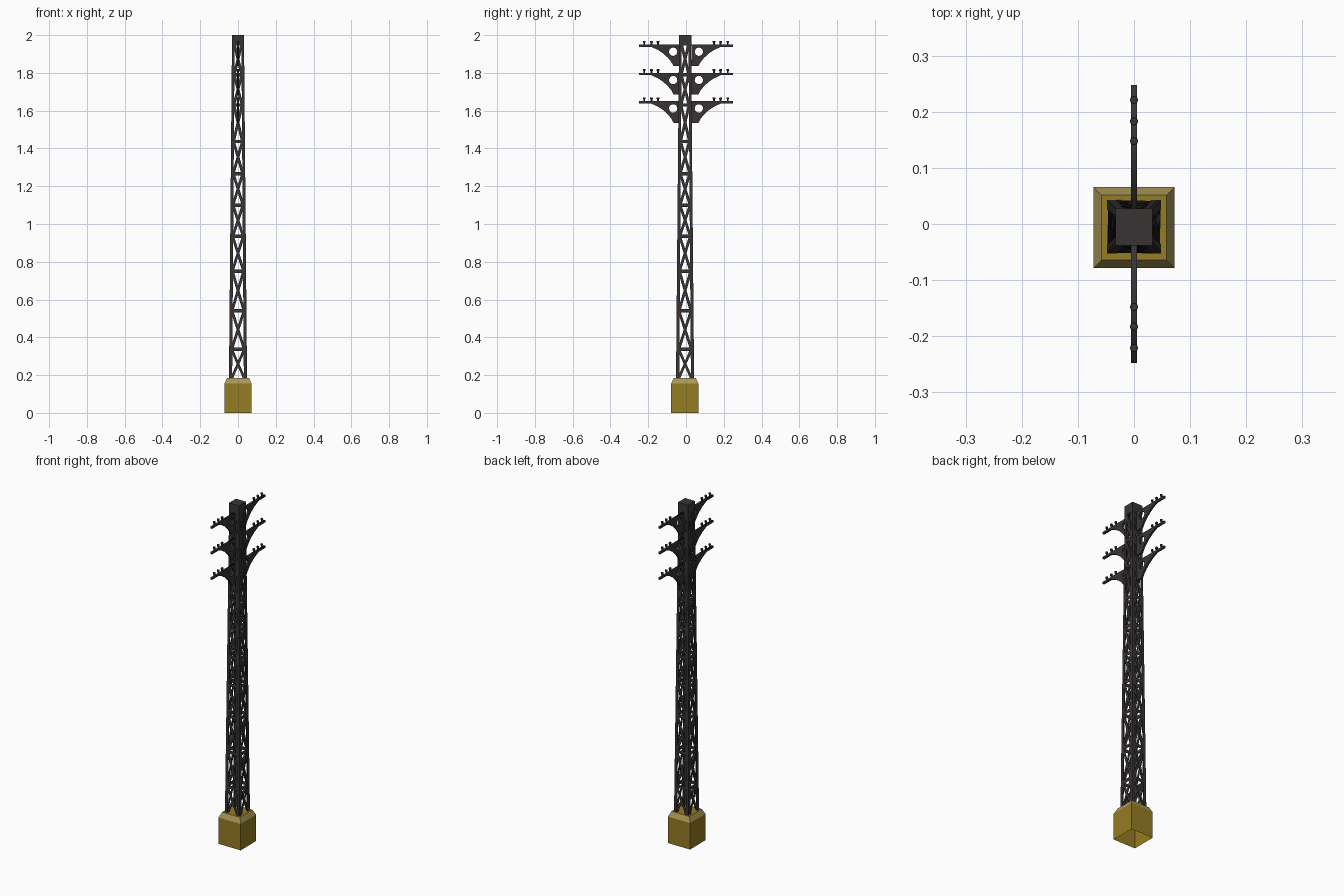
import bpy, bmesh, math
from mathutils import Vector, Matrix

if "Cube" in bpy.data.objects:
    bpy.data.objects.remove(bpy.data.objects["Cube"])

CY = -0.005                      # mast axis
Z0, Z1 = 0.17, 1.96              # lattice bottom / top


def material(name, rgb):
    m = bpy.data.materials.new(name)
    m.diffuse_color = (*rgb, 1)
    m.use_nodes = True
    m.node_tree.nodes["Principled BSDF"].inputs["Base Color"].default_value = m.diffuse_color
    return m


IRON = material("dark_iron", (0.040, 0.034, 0.034))
OCHRE = material("ochre_base", (0.30, 0.20, 0.016))
PALE = material("pale_ochre_edge", (0.40, 0.31, 0.095))


def finish(bm, name, *mats):
    bmesh.ops.recalc_face_normals(bm, faces=bm.faces)
    me = bpy.data.meshes.new(name)
    bm.to_mesh(me)
    bm.free()
    ob = bpy.data.objects.new(name, me)
    bpy.context.collection.objects.link(ob)
    for m in mats:
        me.materials.append(m)
    return ob


def half(z):                     # half width of the tapering mast
    return 0.048 + (0.032 - 0.048) * (z - Z0) / (Z1 - Z0)


def plate(bm, quad, side, inset, thick):
    """Flat bar lying on one sloping side of the mast; quad is (u, z) points."""
    rot = Matrix.Rotation(side * math.pi / 2, 4, 'Z')
    rings = []
    for d in (inset, inset + thick):
        rings.append([bm.verts.new(rot @ Vector((u, -half(z) + d, z)) + Vector((0, CY, 0)))
                      for u, z in quad])
    a, b = rings
    bm.faces.new(a)
    bm.faces.new(b[::-1])
    for i in range(4):
        j = (i + 1) % 4
        bm.faces.new((a[i], b[i], b[j], a[j]))


# Concrete footing: open-bottomed block with pale chamfer
bm = bmesh.new()
rings = []
for r, z in ((0.072, 0), (0.072, 0.155), (0.058, 0.185)):
    rings.append([bm.verts.new((sx * r, sy * r - 0.0065, z))
                  for sx, sy in ((-1, -1), (1, -1), (1, 1), (-1, 1))])
for k in range(2):
    for i in range(4):
        j = (i + 1) % 4
        f = bm.faces.new((rings[k][i], rings[k][j], rings[k + 1][j], rings[k + 1][i]))
        f.material_index = k
bm.faces.new(rings[2])
finish(bm, "footing", OCHRE, PALE)

# Four L-section corner legs
W = 0.017
bm = bmesh.new()
for side in range(4):
    for s in (-1, 1):
        h0, h1 = half(Z0), half(Z1)
        plate(bm, [(s * h0, Z0), (s * (h0 - W), Z0), (s * (h1 - W + 0.003), Z1), (s * h1, Z1)],
              side, 0, 0.005)
finish(bm, "corner_legs", IRON)

# Horizontal struts and crossed braces on every side
levels = [0.18, 0.336, 0.54, 0.75, 0.935, 1.10, 1.267, 1.437, 1.63, 1.79, 1.95]
struts, braces = bmesh.new(), bmesh.new()
for side in range(4):
    for z in levels[1:-1]:
        u = half(z) - 0.004
        plate(struts, [(-u, z - 0.009), (u, z - 0.009), (u, z + 0.009), (-u, z + 0.009)],
              side, 0.001, 0.004)
    for lo, hi in zip(levels, levels[1:]):
        for s in (-1, 1):
            a, b = -s * (half(lo) - 0.013), s * (half(hi) - 0.013)
            w = 0.0075
            plate(braces, [(a - w, lo), (a + w, lo), (b + w, hi), (b - w, hi)],
                  side, 0.0015 + 0.001 * s, 0.003)
finish(struts, "horizontal_struts", IRON)
finish(braces, "cross_braces", IRON)

# Mast cap
bm = bmesh.new()
bmesh.ops.create_cube(bm, size=1, matrix=Matrix.Translation((0, CY, 1.972))
                      @ Matrix.Diagonal((0.066, 0.066, 0.056, 1)))
finish(bm, "mast_cap", IRON)

# Cross arms: bracket outline with a round hole, extruded, plus insulator pegs
OUTLINE = [(0.028, 0), (0.248, 0), (0.248, -0.012), (0.185, -0.012), (0.15, -0.028),
           (0.12, -0.048), (0.096, -0.07), (0.078, -0.092), (0.066, -0.114), (0.028, -0.114)]
HOLE = [(0.068 + 0.022 * math.cos(i * math.pi / 8), -0.038 + 0.022 * math.sin(i * math.pi / 8))
        for i in range(16)]


def cross_arm(name, side, z):
    cu = bpy.data.curves.new(name, 'CURVE')
    cu.dimensions = '2D'
    cu.fill_mode = 'BOTH'
    cu.extrude = 0.0055
    for pts in (OUTLINE, HOLE):
        sp = cu.splines.new('POLY')
        sp.points.add(len(pts) - 1)
        for p, (y, h) in zip(sp.points, pts):
            p.co = (y, h, 0, 1)
        sp.use_cyclic_u = True
    cu.materials.append(IRON)
    ob = bpy.data.objects.new(name, cu)
    bpy.context.collection.objects.link(ob)
    # curve x -> world +-y, curve y -> world z
    ob.matrix_world = Matrix(((0, 0, side, 0), (side, 0, 0, 0), (0, 1, 0, z), (0, 0, 0, 1)))
    bpy.ops.object.select_all(action='DESELECT')
    ob.select_set(True)
    bpy.context.view_layer.objects.active = ob
    bpy.ops.object.convert(target='MESH')


pegs = bmesh.new()
for n, z in enumerate((1.65, 1.80, 1.95)):
    for side, label in ((-1, "front"), (1, "back")):
        cross_arm(f"cross_arm_{label}_{n + 1}", side, z)
        for y in (0.148, 0.183, 0.221):
            for r, h, dz in ((0.005, 0.014, 0.006), (0.0075, 0.009, 0.0155)):
                bmesh.ops.create_cone(pegs, cap_ends=True, segments=8, radius1=r, radius2=r * 0.9,
                                      depth=h, matrix=Matrix.Translation((0, side * y, z + dz)))
finish(pegs, "insulator_pegs", IRON)
